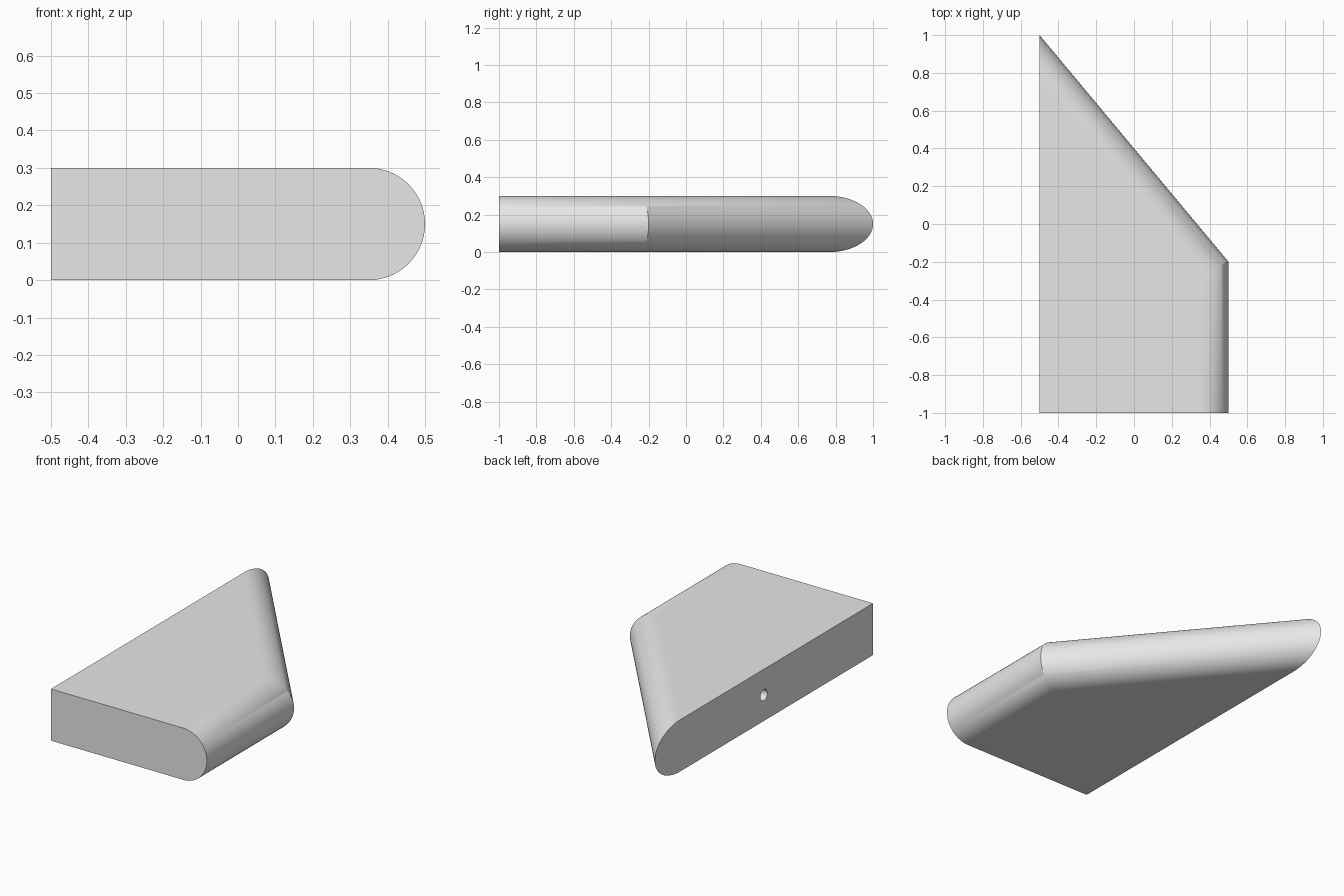
import bpy, bmesh, math
from mathutils import Matrix, Vector

cube = bpy.data.objects.get("Cube")
if cube:
    bpy.data.objects.remove(cube, do_unlink=True)

RADIUS = 0.15       # half thickness, also the edge rounding
STEPS = 48
KNEE = Vector((0.5, -0.2))
TIP = Vector((-0.5, 1.0))
slope = (TIP - KNEE).normalized()
normal = Vector((slope.y, -slope.x))    # outward from the diagonal edge

grey = bpy.data.materials.new("plain_grey")
grey.use_nodes = True
colour = (0.8, 0.8, 0.8, 1)
grey.diffuse_color = colour
grey.node_tree.nodes["Principled BSDF"].inputs["Base Color"].default_value = colour


def make_object(name, bm):
    bmesh.ops.recalc_face_normals(bm, faces=bm.faces)
    mesh = bpy.data.meshes.new(name)
    bm.to_mesh(mesh)
    bm.free()
    mesh.materials.append(grey)
    obj = bpy.data.objects.new(name, mesh)
    bpy.context.collection.objects.link(obj)
    return obj


def diagonal_y(x, inset):
    """Height in y of the diagonal edge after moving it inwards."""
    return KNEE.y - (inset + normal.x * (x - KNEE.x)) / normal.y


# Slab: half-round section along the straight and diagonal edges, mitred at the knee
bm = bmesh.new()
front, knee, tip = [], [], []
for i in range(STEPS + 1):
    a = math.pi * (i / STEPS - 0.5)
    inset = RADIUS * (1 - math.cos(a))
    z = RADIUS * (1 + math.sin(a))
    x = KNEE.x - inset
    front.append(bm.verts.new((x, -1, z)))
    knee.append(bm.verts.new((x, diagonal_y(x, inset), z)))
    tip.append(bm.verts.new((TIP.x, diagonal_y(TIP.x, inset), z)))
low = bm.verts.new((TIP.x, -1, 0))
high = bm.verts.new((TIP.x, -1, 2 * RADIUS))

for a, b in ((front, knee), (knee, tip)):
    for i in range(STEPS):
        bm.faces.new((a[i], b[i], b[i + 1], a[i + 1]))
bm.faces.new([low] + front + [high])
bm.faces.new([low] + tip + [high])
bm.faces.new((low, front[0], knee[0], tip[0]))
bm.faces.new((high, front[-1], knee[-1], tip[-1]))
slab = make_object("slab", bm)

# Small round blind hole in the middle of the long flat side
bm = bmesh.new()
bmesh.ops.create_cone(bm, cap_ends=True, segments=32, radius1=0.032,
                      radius2=0.032, depth=0.5,
                      matrix=Matrix.Translation((TIP.x, 0, RADIUS))
                      @ Matrix.Rotation(math.pi / 2, 4, 'Y'))
cutter = make_object("hole_cutter", bm)
cutter.hide_render = True

bpy.ops.object.select_all(action='DESELECT')
slab.select_set(True)
bpy.context.view_layer.objects.active = slab
cut = slab.modifiers.new("hole", 'BOOLEAN')
cut.operation = 'DIFFERENCE'
cut.solver = 'EXACT'
cut.object = cutter
bpy.ops.object.modifier_apply(modifier=cut.name)
bpy.data.objects.remove(cutter, do_unlink=True)

# Smooth rounding with crisp ends and flat broad faces
bpy.ops.object.shade_smooth_by_angle(angle=math.radians(30))
weighted = slab.modifiers.new("flat_faces", 'WEIGHTED_NORMAL')
weighted.keep_sharp = True
